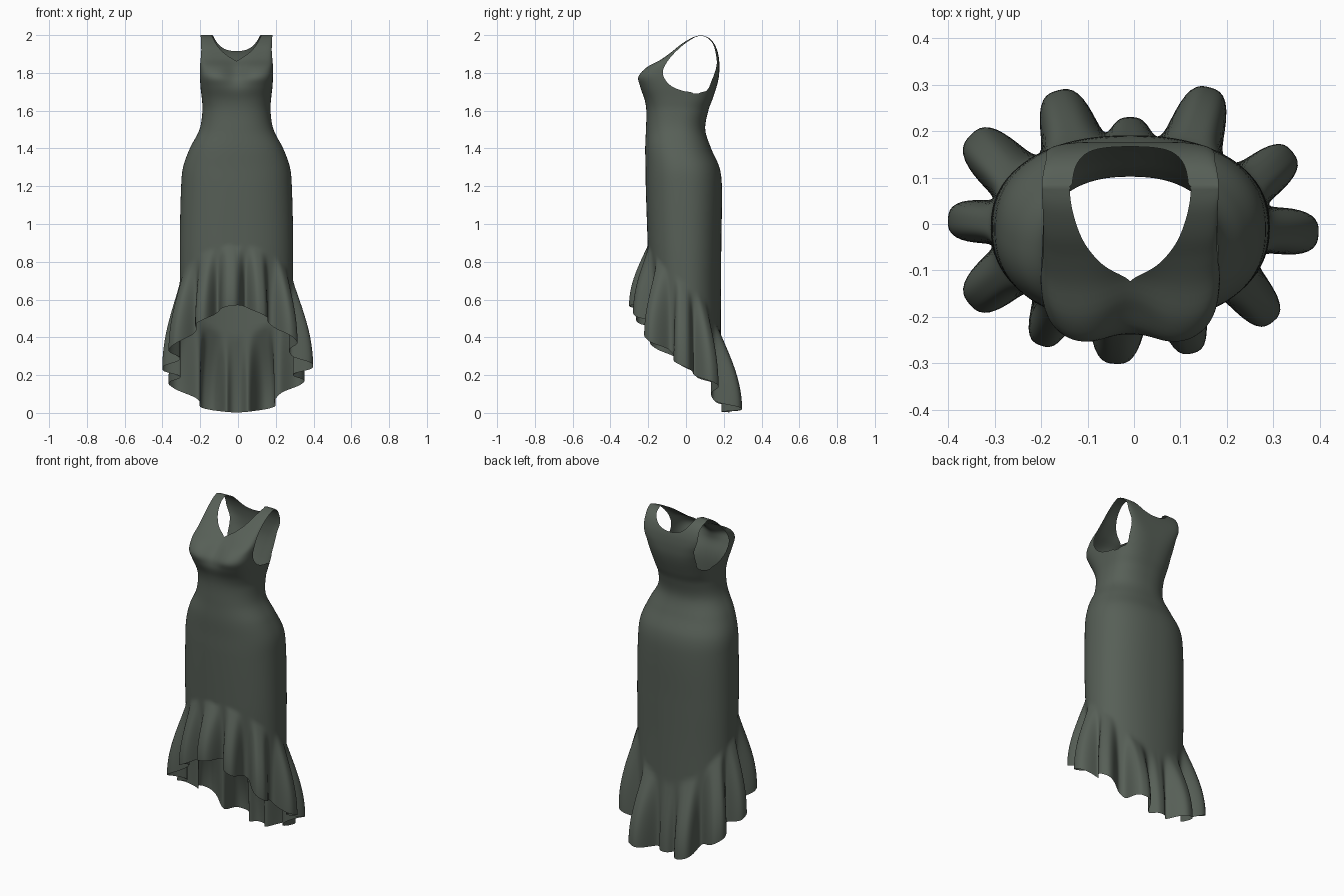
import bpy, bmesh, math

if "Cube" in bpy.data.objects:
    bpy.data.objects.remove(bpy.data.objects["Cube"])

def interp(table, u, col):
    """Smooth interpolation of one column of a table sorted by its first column."""
    n = len(table)
    if u <= table[0][0]:
        return table[0][col]
    for i in range(n - 1):
        a, b = table[i], table[i + 1]
        if u <= b[0]:
            p, q = table[max(i - 1, 0)], table[min(i + 2, n - 1)]
            h = b[0] - a[0]
            t = (u - a[0]) / h
            m0 = (b[col] - p[col]) / (b[0] - p[0]) * h
            m1 = (q[col] - a[col]) / (q[0] - a[0]) * h
            return ((2*t**3 - 3*t*t + 1) * a[col] + (t**3 - 2*t*t + t) * m0
                    + (3*t*t - 2*t**3) * b[col] + (t**3 - t*t) * m1)
    return table[-1][col]

# Body sections: height, half width, front y, back y, squareness
BODY = [
    (0.00, 0.297, -0.190, 0.185, 2.2), (0.60, 0.299, -0.192, 0.185, 2.2),
    (0.90, 0.300, -0.203, 0.187, 2.3), (1.20, 0.293, -0.213, 0.190, 2.3),
    (1.30, 0.283, -0.214, 0.177, 2.3), (1.40, 0.247, -0.216, 0.133, 2.3),
    (1.50, 0.196, -0.212, 0.102, 2.3), (1.60, 0.180, -0.210, 0.118, 2.5),
    (1.66, 0.183, -0.220, 0.140, 2.8), (1.73, 0.191, -0.250, 0.163, 3.2),
    (1.78, 0.194, -0.260, 0.174, 3.8), (1.83, 0.194, -0.212, 0.177, 5.0),
    (1.87, 0.193, -0.135, 0.175, 7.0), (1.91, 0.191, -0.078, 0.168, 9.0),
    (1.95, 0.190, -0.028, 0.152, 10.), (1.98, 0.190, 0.020, 0.128, 10.),
    (1.993, 0.190, 0.050, 0.105, 10.), (2.00, 0.190, 0.080, 0.080, 10.)]
# Hem height by angle from the front
HEM = [(-35, 0.47), (0, 0.57), (35, 0.47), (60, 0.35), (90, 0.24), (120, 0.15),
       (150, 0.032), (180, 0.003), (210, 0.032)]
# Ruffle folds: angle, depth, half width in degrees
FOLDS = [(-5, .11, 9.5), (21, .1, 8), (51, .11, 9), (87, .108, 10.5), (118, .105, 10),
         (154, .13, 9.5), (180, .045, 8), (204, .12, 10), (237, .125, 11),
         (268, .095, 10), (300, .11, 11), (329, .1, 8)]
# Armhole: height, front edge y, back edge y
ARM = [(1.690, 0.050, 0.060), (1.70, 0.0, 0.10), (1.72, -0.06, 0.120), (1.75, -0.10, 0.132),
       (1.80, -0.123, 0.152), (1.85, -0.105, 0.163), (1.90, -0.066, 0.158),
       (1.95, -0.012, 0.144), (1.98, 0.032, 0.120), (1.993, 0.060, 0.097), (2.0, 0.095, 0.065)]
CX = -0.008
COLS, UP, DOWN, HIP = 288, 64, 56, 1.3

def fold(deg):
    """Depth of the ruffle and its sideways swelling at an angle."""
    depth = side = 0
    for a, d, wide in FOLDS:
        off = ((deg - a + 180) % 360 - 180) / wide
        e = d * math.exp(-abs(off) ** 3)
        depth += e
        side += e * off
    return depth, side * 0.12

def point(deg, z, hem):
    w, f, b, n = (interp(BODY, z, c) for c in (1, 2, 3, 4))
    s, c = math.sin(math.radians(deg)), math.cos(math.radians(deg))
    k = (abs(s) ** n + abs(c) ** n) ** (-1 / n)
    x, y = w * s * k, (f + b) / 2 - (b - f) / 2 * c * k
    # soft hollow between the bust
    if c > 0:
        y += 0.047 * math.exp(-(x / 0.065) ** 2 - ((z - 1.81) / 0.07) ** 2)
    # ruffle swelling towards the hem
    half = math.radians(min(deg, 360 - deg))
    seam = hem + 0.31 + 0.09 * math.sin(half / 2) + 0.07 * math.sin(half)
    if z < seam:
        t = (seam - z) / (seam - hem)
        a = math.sin(t * math.pi / 2) ** 1.05
        depth, side = fold(deg)
        nx, ny = s / w, -c / 0.19
        ln = math.hypot(nx, ny)
        nx, ny = nx / ln, ny / ln
        x, y = x + a * (depth * nx - side * ny), y + a * (depth * ny + side * nx)
    return (x + CX, y, z)

def cut(bm, field):
    """Trim away the area where field is positive, leaving a clean edge."""
    val = {v: field(v.co) for v in bm.verts}
    new = []
    for e in list(bm.edges):
        a, b = e.verts
        if val[a] * val[b] < 0:
            new.append(bmesh.utils.edge_split(e, a, val[a] / (val[a] - val[b]))[1])
    bmesh.ops.connect_verts(bm, verts=new)
    doomed = [f for f in bm.faces if any(val.get(v, 0) > 0 for v in f.verts)]
    bmesh.ops.delete(bm, geom=doomed, context='FACES')

def armhole(co):
    x, y, z = co
    return min(y - interp(ARM, z, 1), interp(ARM, z, 2) - y, abs(x - CX) - 0.12, z - 1.69)

def neckline(co):
    x, y, z = abs(co.x - CX), co.y, co.z
    return z - (1.862 + 0.6*x + 200*x**4 if y < 0.08 else 1.915 + 2.2*x*x + 200*x**4)

# Dress surface: rings from the shoulders to the hem
bm = bmesh.new()
rings = []
for r in range(UP + DOWN + 1):
    ring = []
    for i in range(COLS):
        deg = 360 * i / COLS
        hem = interp(HEM, min(deg, 360 - deg), 1)
        if r <= UP:
            z = HIP + (2 - HIP) * (1 - (r / UP) ** 1.5)
        else:
            z = HIP + (hem - HIP) * (r - UP) / DOWN
        ring.append(bm.verts.new(point(deg, z, hem)))
    rings.append(ring)
for hi, lo in zip(rings, rings[1:]):
    for i in range(COLS):
        j = (i + 1) % COLS
        bm.faces.new((lo[i], lo[j], hi[j], hi[i]))

# Armholes and neck opening
cut(bm, armhole)
cut(bm, neckline)
bmesh.ops.remove_doubles(bm, verts=bm.verts, dist=0.0004)
for f in bm.faces:
    f.smooth = True

mesh = bpy.data.meshes.new("dress")
bm.to_mesh(mesh)
bm.free()
dress = bpy.data.objects.new("dress", mesh)
bpy.context.collection.objects.link(dress)
fabric = bpy.data.materials.new("dark grey green fabric")
fabric.diffuse_color = (0.095, 0.115, 0.095, 1)
fabric.use_nodes = True
fabric.node_tree.nodes["Principled BSDF"].inputs["Base Color"].default_value = fabric.diffuse_color
mesh.materials.append(fabric)
